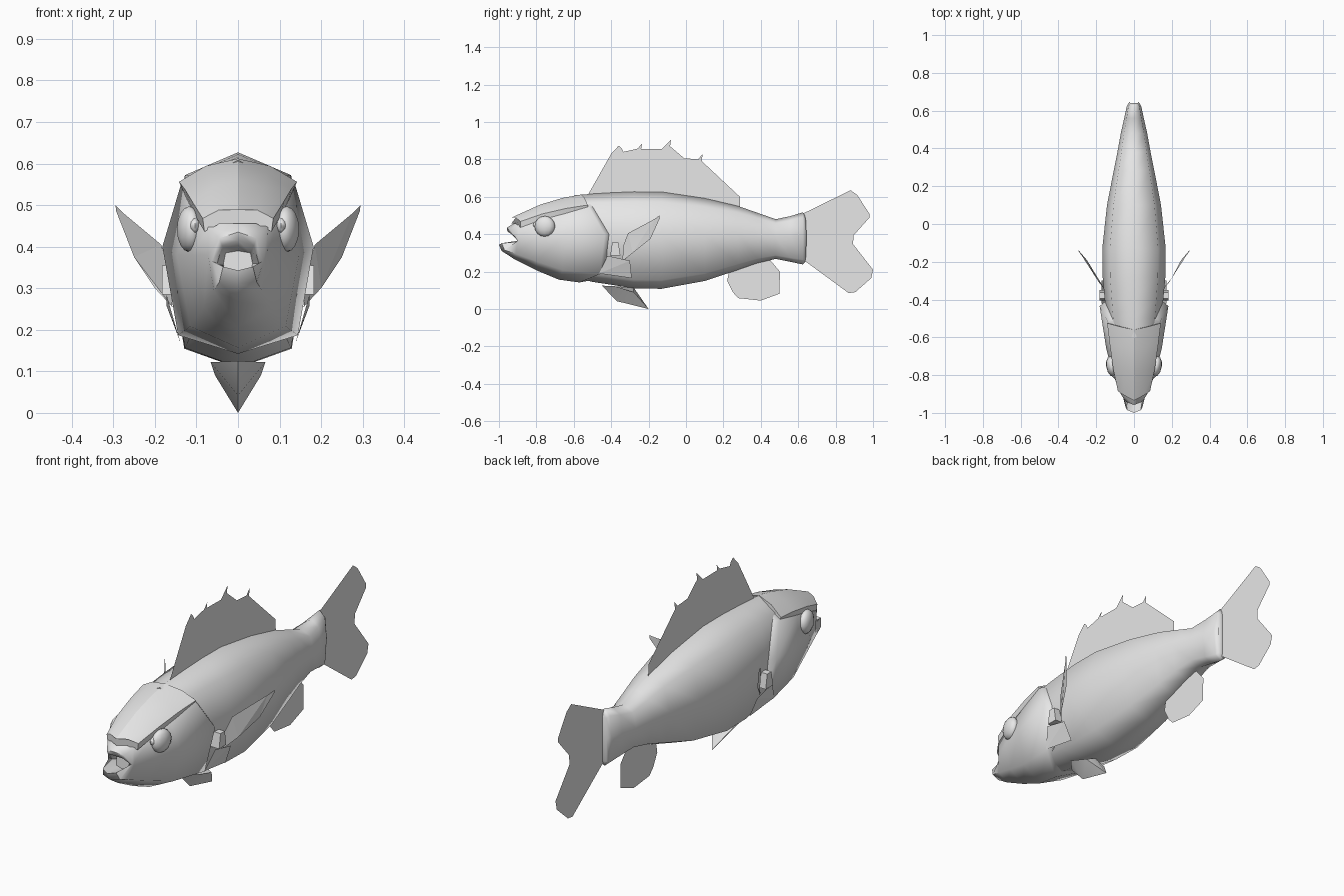
import bpy, bmesh, math

cube = bpy.data.objects.get("Cube")
if cube:
    bpy.data.objects.remove(cube, do_unlink=True)

grey = bpy.data.materials.new("light_grey")
grey.use_nodes = True
grey.diffuse_color = (0.8, 0.8, 0.8, 1)
grey.node_tree.nodes["Principled BSDF"].inputs["Base Color"].default_value = (0.8, 0.8, 0.8, 1)


def finish(name, bm, angle=None):
    """Turn a bmesh into a named object, optionally smooth shaded."""
    bmesh.ops.recalc_face_normals(bm, faces=bm.faces)
    mesh = bpy.data.meshes.new(name)
    bm.to_mesh(mesh)
    bm.free()
    mesh.materials.append(grey)
    obj = bpy.data.objects.new(name, mesh)
    bpy.context.collection.objects.link(obj)
    if angle:
        bpy.ops.object.select_all(action='DESELECT')
        obj.select_set(True)
        bpy.context.view_layer.objects.active = obj
        bpy.ops.object.shade_smooth_by_angle(angle=math.radians(angle))
    return obj


def loft(name, half_rings, angle):
    """Skin symmetric rings, each given as its +x half from top to bottom."""
    bm = bmesh.new()
    rings = []
    for half in half_rings:
        ring = half + [(-x, y, z) for x, y, z in half[-2:0:-1]]
        rings.append([bm.verts.new(p) for p in ring])
    n = len(rings[0])
    for a, b in zip(rings, rings[1:]):
        for i in range(n):
            j = (i + 1) % n
            bm.faces.new((a[i], a[j], b[j], b[i]))
    bm.faces.new(rings[0])
    bm.faces.new(rings[-1])
    return finish(name, bm, angle)


def sheet(name, points):
    """Flat fin from an outline."""
    bm = bmesh.new()
    bm.faces.new([bm.verts.new(p) for p in points])
    bmesh.ops.triangulate(bm, faces=bm.faces)
    return finish(name, bm)


# Body: y, top, bottom, half width
stations = [
    (-0.60, 0.608, 0.17, 0.12), (-0.50, 0.616, 0.145, 0.145), (-0.40, 0.622, 0.13, 0.155),
    (-0.28, 0.627, 0.11, 0.166), (-0.13, 0.626, 0.108, 0.168), (0.10, 0.592, 0.15, 0.143),
    (0.28, 0.55, 0.21, 0.108), (0.38, 0.515, 0.245, 0.088), (0.48, 0.48, 0.268, 0.07),
    (0.56, 0.497, 0.252, 0.052), (0.625, 0.517, 0.238, 0.038),
]
body = []
for y, top, low, w in stations:
    h = top - low
    body.append([(0, y, top), (0.76 * w, y, low + 0.895 * h), (w, y, low + 0.55 * h),
                 (0.77 * w, y, low + 0.09 * h), (0, y, low)])
# rounded tail stump
body.append([(0, 0.635, 0.50), (0.02, 0.64, 0.48), (0.025, 0.645, 0.38),
             (0.02, 0.64, 0.27), (0, 0.635, 0.25)])
loft("body", body, 65)

# Head with gill edge, cheeks, jaws and mouth recess
loft("head", [
    [(0, -.46, .60), (.11, -.49, .54), (.14, -.40, .40), (.11, -.42, .20), (0, -.50, .155)],
    [(0, -.50, .612), (.138, -.52, .547), (.182, -.435, .40), (.144, -.46, .187), (0, -.57, .142)],
    [(0, -.68, .57), (.118, -.68, .50), (.147, -.66, .38), (.115, -.66, .208), (0, -.68, .157)],
    [(0, -.80, .53), (.095, -.80, .465), (.11, -.80, .38), (.082, -.80, .255), (0, -.80, .207)],
    [(0, -.925, .455), (.07, -.90, .445), (.072, -.895, .38), (.058, -.91, .295), (0, -.92, .268)],
    [(0, -.958, .435), (.045, -.94, .42), (.062, -.90, .365), (.045, -.97, .315), (0, -.985, .31)],
    [(0, -.955, .415), (.038, -.935, .402), (.05, -.893, .36), (.036, -.985, .352), (0, -1.0, .343)],
    [(0, -.89, .39), (.03, -.885, .385), (.035, -.88, .36), (.03, -.89, .335), (0, -.89, .325)],
], 60)

# Brow plate: a thick cap over the forehead
brow = []
for yc, ye, zc, xe, ze, t in [(-.935, -.885, .488, .085, .468, .032),
                              (-.78, -.77, .558, .11, .508, .03),
                              (-.66, -.64, .594, .128, .538, .026),
                              (-.56, -.525, .612, .142, .556, .015)]:
    ym, zm = yc * .5 + ye * .5, (zc + ze) / 2 + 0.01
    brow.append([(0, yc, zc), (xe * .55, ym, zm), (xe, ye, ze),
                 (xe * .95, ye, ze - t), (xe * .5, ym, zm - t), (0, yc, zc - t)])
loft("brow_plate", brow, 25)

# Single-sheet fins on the centre line: (y, z) outlines
outlines = {
    "dorsal_fin": [(-.53, .60), (-.40, .83), (-.36, .873), (-.345, .86), (-.335, .84), (-.26, .857),
                   (-.235, .883), (-.24, .855), (-.13, .855), (-.08, .905), (-.085, .87),
                   (-.01, .806), (.065, .80), (.088, .828), (.085, .79), (.288, .60), (.29, .53),
                   (.0, .58), (-.3, .60)],
    "tail_fin": [(.60, .50), (.65, .522), (.88, .635), (.915, .61), (.98, .51), (.982, .49),
                 (.875, .37), (1.0, .21), (.99, .165), (.905, .09), (.87, .085), (.645, .25),
                 (.60, .26)],
    "anal_fin": [(.30, .25), (.23, .20), (.22, .15), (.25, .09), (.28, .058), (.40, .045),
                 (.50, .082), (.502, .20), (.46, .25), (.43, .285)],
}
for name, outline in outlines.items():
    sheet(name, [(0, y, z) for y, z in outline])

# Paired parts
for side, s in (("left", 1), ("right", -1)):
    # swept-out pectoral blade
    sheet(side + "_pectoral_fin", [(s * x, y, z) for x, y, z in [
        (.158, -.34, .255), (.20, -.285, .30), (.25, -.19, .375), (.293, -.14, .485),
        (.295, -.142, .50), (.275, -.17, .48), (.185, -.31, .405), (.165, -.335, .34)]])
    # flat flap behind the gill
    sheet(side + "_gill_flap", [(s * x, y, z) for x, y, z in [
        (.145, -.465, .19), (.172, -.42, .285), (.172, -.30, .258), (.137, -.29, .165)]])
    # small wedge at the root of the pectoral fin
    bm = bmesh.new()
    bmesh.ops.create_cube(bm, size=1)
    for v in bm.verts:
        taper = 0.6 if v.co.z > 0 else 1
        v.co = (s * (.16 + .045 * v.co.x), -.378 + .055 * taper * v.co.y, .32 + .07 * v.co.z)
    finish(side + "_fin_root", bm)

    # bulging eye, tipped to follow the cheek
    bm = bmesh.new()
    bmesh.ops.create_uvsphere(bm, u_segments=12, v_segments=8, radius=1)
    for v in bm.verts:
        x, y, z = v.co
        v.co = (s * (.117 + .030 * x + .008 * y), -.755 + .055 * y, .442 + .055 * z)
    finish(side + "_eye", bm, 60)
    # eyelid tab ahead of the eye
    bm = bmesh.new()
    bmesh.ops.create_uvsphere(bm, u_segments=8, v_segments=6, radius=1)
    for v in bm.verts:
        x, y, z = v.co
        v.co = (s * (.104 + .014 * x), -.79 + .028 * y, .45 + .02 * z)
    finish(side + "_eyelid", bm, 60)

# Pelvic fins: a keeled wedge under the belly
bm = bmesh.new()
front, tip, keel, rear, lf, rt, lr, rr = [bm.verts.new(p) for p in [
    (0, -.45, .125), (0, -.20, 0), (0, -.37, .042), (0, -.28, .115),
    (.066, -.38, .122), (-.066, -.38, .122), (.055, -.28, .09), (-.055, -.28, .09)]]
for loop in [(front, lf, keel), (front, keel, rt), (lf, lr, keel), (rt, keel, rr),
             (lr, tip, keel), (rr, keel, tip), (lr, rear, tip), (rr, tip, rear),
             (front, rear, lr, lf), (front, rt, rr, rear)]:
    bm.faces.new(loop)
finish("pelvic_fins", bm, 30)
